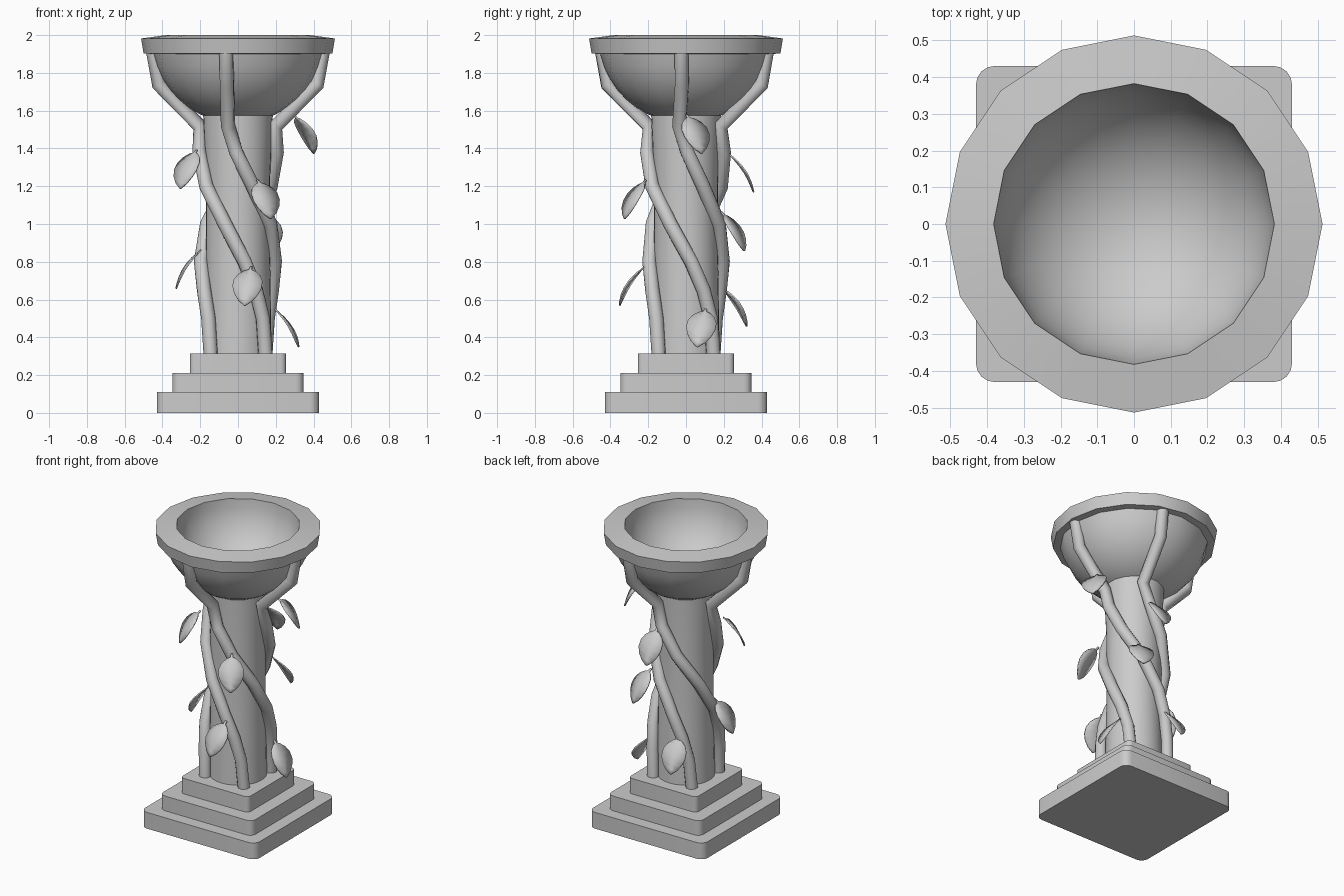
import bpy, bmesh, math
from mathutils import Vector

if "Cube" in bpy.data.objects:
    bpy.data.objects.remove(bpy.data.objects["Cube"])


def finish(name, bm, angle=35):
    bmesh.ops.recalc_face_normals(bm, faces=bm.faces[:])
    me = bpy.data.meshes.new(name)
    bm.to_mesh(me)
    bm.free()
    ob = bpy.data.objects.new(name, me)
    bpy.context.collection.objects.link(ob)
    bpy.ops.object.select_all(action='DESELECT')
    ob.select_set(True)
    bpy.context.view_layer.objects.active = ob
    bpy.ops.object.shade_smooth_by_angle(angle=math.radians(angle))
    return ob


def tier(name, half, z0, z1):
    # square slab with rounded vertical corners
    bm = bmesh.new()
    bmesh.ops.create_cube(bm, size=1)
    for v in bm.verts:
        v.co = (v.co.x * 2 * half, v.co.y * 2 * half, z0 + (v.co.z + .5) * (z1 - z0))
    upright = [e for e in bm.edges if abs(e.verts[0].co.z - e.verts[1].co.z) > .01]
    bmesh.ops.bevel(bm, geom=upright, offset=.05 * half / .43, segments=4,
                    profile=.5, affect='EDGES')
    finish(name, bm)


def lathe(name, profile, n):
    # closed turned shape, profile runs axis to axis
    bm = bmesh.new()
    pts = [bm.verts.new((r, 0, z)) for r, z in profile]
    edges = [bm.edges.new(p) for p in zip(pts, pts[1:])]
    bmesh.ops.spin(bm, geom=pts + edges, cent=(0, 0, 0), axis=(0, 0, 1),
                   angle=2 * math.pi, steps=n, use_duplicate=False)
    bmesh.ops.remove_doubles(bm, verts=bm.verts[:], dist=1e-4)
    finish(name, bm)


def tube(name, path, radius, n=10):
    # vine swept along a list of points
    bm = bmesh.new()
    rings = []
    for i, p in enumerate(path):
        t = (path[min(i + 1, len(path) - 1)] - path[max(i - 1, 0)]).normalized()
        u = Vector((p.x, p.y, 0)).normalized()
        u = (u - t * u.dot(t)).normalized()
        w = t.cross(u)
        rings.append([bm.verts.new(p + (u * math.cos(k * math.tau / n)
                                        + w * math.sin(k * math.tau / n)) * radius)
                      for k in range(n)])
    for a, b in zip(rings, rings[1:]):
        for k in range(n):
            bm.faces.new((a[k], a[(k + 1) % n], b[(k + 1) % n], b[k]))
    bm.faces.new(rings[0])
    bm.faces.new(rings[-1])
    finish(name, bm, 60)


def leaf(name, centre, ang, roll, length=.23):
    # drooping leaf leaning out from the column
    a, tilt = math.radians(ang), math.radians(32)
    out = Vector((math.cos(a), math.sin(a), 0))
    side = Vector((-math.sin(a), math.cos(a), 0))
    d = out * math.sin(tilt) - Vector((0, 0, math.cos(tilt)))
    d = (d + side * math.tan(math.radians(roll))).normalized()
    w = (side - d * side.dot(d)).normalized()
    nrm = w.cross(d)
    if nrm.dot(out) < 0:
        nrm = -nrm
    outline = [(-.06, .006), (.04, .008), (.08, .03), (.2, .06), (.36, .077),
               (.55, .078), (.72, .064), (.88, .038), (1, .004)]
    bm = bmesh.new()
    rows = []
    for t, hw in outline:
        mid = Vector(centre) + d * (t - .5) * length + nrm * (.018 * math.sin(math.pi * t) - .009)
        rows.append([bm.verts.new(mid + w * k * hw) for k in (-1, 0, 1)])
    for p, q in zip(rows, rows[1:]):
        for k in (0, 1):
            bm.faces.new((p[k], p[k + 1], q[k + 1], q[k]))
    ob = finish(name, bm)
    mod = ob.modifiers.new("thickness", 'SOLIDIFY')
    mod.thickness = .008
    mod.offset = 0


# stepped base
tier("base_lower", .43, 0, .11)
tier("base_middle", .347, .11, .21)
tier("base_upper", .255, .21, .315)

# column
lathe("column", [(0, .31), (.178, .31), (.17, .8), (.17, 1.25), (.185, 1.59), (0, 1.59)], 32)

# bowl: outer hemisphere, rim, inner hemisphere
outer = [(.465 * math.sin(x), 2 - .465 * math.cos(x))
         for x in (math.radians(k * 77.6 / 9) for k in range(10))]
rim = [(.5, 1.903), (.513, 1.982), (.382, 2.0)]
inner = [(.382 * math.sin(x), 2 - .382 * math.cos(x))
         for x in (math.radians(k * 9) for k in range(9, -1, -1))]
lathe("bowl", outer + rim + inner, 16)

# four vines winding a third of a turn and spreading under the bowl
# each step: angle, distance from axis, height
steps = [(0, .45, 1.92), (0, .42, 1.74), (-7, .205, 1.52), (5, .205, 1.38),
         (30, .195, 1.2), (68, .19, 1.0), (100, .197, .8), (118, .202, .65),
         (130, .205, .5), (135, .205, .31)]
for i, (start, shift) in enumerate([(0, -3), (90, -17), (180, 1), (270, -8)]):
    path = []
    for ang, r, z in steps:
        a = math.radians(start + ang + shift * min(1, max(0, (z - .6) / .8)))
        path.append(Vector((r * math.cos(a), r * math.sin(a), z)))
    tube(f"vine_{i + 1}", path, .038)

# leaves: centre, facing angle, sideways lean
leaves = [((-.27, -.15, 1.29), 228, 0), ((.145, -.28, 1.13), -62, 2),
          ((.05, -.3, .67), -98, -4), ((.36, .05, 1.475), 30, 4),
          ((.16, .26, .96), 66, 0), ((-.275, -.03, .76), 184, 0),
          ((.27, .08, .45), -6, -8), ((-.1, .27, .56), 102, 0),
          ((.05, .305, 1.27), 94, 0)]
for i, (c, ang, roll) in enumerate(leaves):
    leaf(f"leaf_{i + 1}", c, ang, roll)
